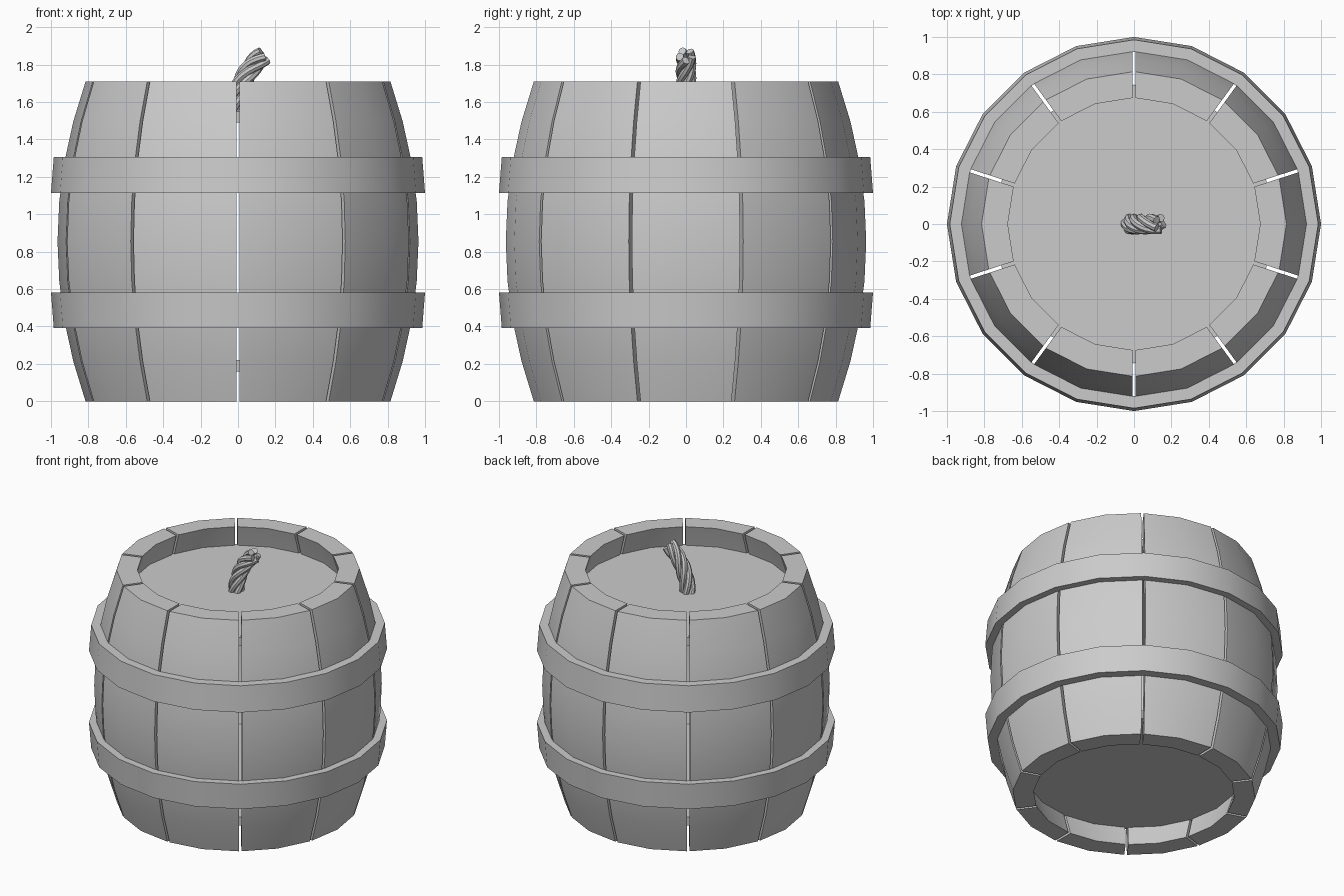
import bpy, bmesh, math
from mathutils import Vector

if "Cube" in bpy.data.objects:
    bpy.data.objects.remove(bpy.data.objects["Cube"])

HEIGHT, MID = 1.71, 0.855
SIDES, THICK, GAP = 20, 0.14, 0.009


def barrel_radius(z):
    return 0.965 - 0.15 * abs((z - MID) / MID) ** 2


def finish(name, bm):
    bmesh.ops.recalc_face_normals(bm, faces=bm.faces)
    me = bpy.data.meshes.new(name)
    bm.to_mesh(me)
    bm.free()
    ob = bpy.data.objects.new(name, me)
    bpy.context.collection.objects.link(ob)
    smooth(ob)
    return ob


def smooth(ob):
    bpy.ops.object.select_all(action='DESELECT')
    ob.select_set(True)
    bpy.context.view_layer.objects.active = ob
    bpy.ops.object.shade_smooth_by_angle(angle=math.radians(30))


def polar(r, a, z):
    return Vector((r * math.cos(a), r * math.sin(a), z))


def loft(bm, loops):
    """Bridge a list of closed vertex loops."""
    for lo, hi in zip(loops, loops[1:]):
        n = len(lo)
        for i in range(n):
            j = (i + 1) % n
            bm.faces.new((lo[i], lo[j], hi[j], hi[i]))


# Staves: bulged planks, two facets wide, separated by narrow gaps
def stave(index):
    bm = bmesh.new()
    mid, half = index * math.tau / 10, math.tau / SIDES
    loops = []
    for k in range(9):
        z = HEIGHT * k / 8
        ring = []
        for r, order in ((barrel_radius(z), (-1, 0, 1)),
                         (barrel_radius(z) - THICK, (1, 0, -1))):
            centre = polar(r, mid, z)
            for s in order:
                p = polar(r, mid + s * half, z)
                if s:
                    p += (centre - p).normalized() * GAP
                ring.append(bm.verts.new(p))
        loops.append(ring)
    loft(bm, loops)
    for o0, o1, o2, i2, i1, i0 in (loops[0], loops[-1]):
        bm.faces.new((o0, o1, i1, i0))
        bm.faces.new((o1, o2, i2, i1))
    finish(f"stave_{index + 1}", bm)


for i in range(10):
    stave(i)


# Hoops: tapered bands following the bulge
def hoop(name, profile):
    bm = bmesh.new()
    loops = [[bm.verts.new(polar(r, i * math.tau / SIDES, z)) for i in range(SIDES)]
             for r, z in profile]
    loft(bm, loops + loops[:1])
    finish(name, bm)


for name, flip in (("lower_hoop", False), ("upper_hoop", True)):
    prof = [(0.985, 0.392), (1.0, 0.583), (0.943, 0.583), (0.92, 0.392)]
    if flip:
        prof = [(r, 1.697 - (z - 0.0)) for r, z in prof]
    hoop(name, prof)


# Recessed lid and floor
def head(name, z0, z1):
    bm = bmesh.new()
    loops = [[bm.verts.new(polar(0.745, i * math.tau / SIDES, z)) for i in range(SIDES)]
             for z in (z0, z1)]
    loft(bm, loops)
    bm.faces.new(loops[0])
    bm.faces.new(loops[1])
    finish(name, bm)


head("lid", 1.49, 1.55)
head("floor", 0.16, 0.22)

# Fuse: five strands twisted along a bent path
P0, P1, P2 = Vector((-0.02, 0, 1.5)), Vector((-0.01, 0, 1.74)), Vector((0.138, 0, 1.85))
curve = bpy.data.curves.new("fuse_rope", 'CURVE')
curve.dimensions = '3D'
curve.bevel_depth = 0.022
curve.bevel_resolution = 2
curve.use_fill_caps = True
STEPS = 16
for s in range(5):
    spline = curve.splines.new('POLY')
    spline.points.add(STEPS)
    for k in range(STEPS + 1):
        t = k / STEPS
        centre = P0 * (1 - t) ** 2 + P1 * 2 * t * (1 - t) + P2 * t * t
        tan = ((P1 - P0) * (1 - t) + (P2 - P1) * t).normalized()
        nor = Vector((tan.z, 0, -tan.x))
        a = s * math.tau / 5 + t * math.tau * 0.8
        p = centre + 0.034 * (math.cos(a) * nor + math.sin(a) * Vector((0, 1, 0)))
        spline.points[k].co = (*p, 1)
rope = bpy.data.objects.new("fuse_rope", curve)
bpy.context.collection.objects.link(rope)
bpy.ops.object.select_all(action='DESELECT')
rope.select_set(True)
bpy.context.view_layer.objects.active = rope
bpy.ops.object.convert(target='MESH')
smooth(bpy.context.view_layer.objects.active)
